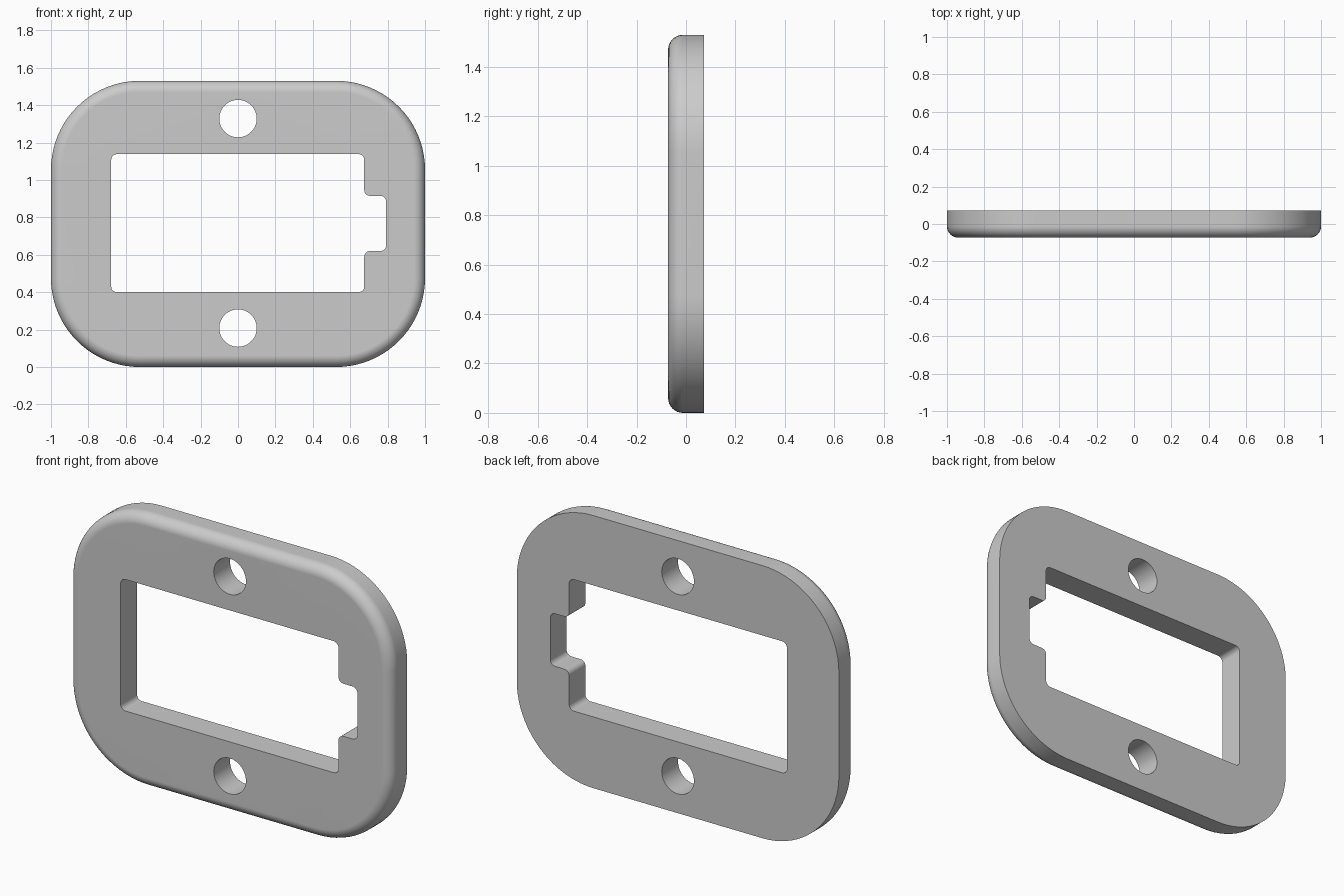
import bpy, bmesh
from math import sin, cos, pi
from mathutils import Vector

if "Cube" in bpy.data.objects:
    bpy.data.objects.remove(bpy.data.objects["Cube"])

DEPTH = 0.0725   # half thickness
HEIGHT = 1.53
FILLET = 0.06


def rounded(corners, r, seg):
    """Outline with every right-angled corner replaced by an arc."""
    pts, n = [], len(corners)
    for i in range(n):
        p = Vector(corners[i])
        a = (Vector(corners[i - 1]) - p).normalized()
        b = (Vector(corners[(i + 1) % n]) - p).normalized()
        c = p + r * (a + b)
        for k in range(seg + 1):
            t = pi / 2 * k / seg
            pts.append(c - r * (b * cos(t) + a * sin(t)))
    return pts


def outer(inset):
    x, lo, hi = 1 - inset, inset, HEIGHT - inset
    return rounded([(-x, lo), (x, lo), (x, hi), (-x, hi)], 0.475 - inset, 20)


def circle(z, r, n=48):
    return [Vector((r * cos(2 * pi * k / n), z + r * sin(2 * pi * k / n))) for k in range(n)]


bm = bmesh.new()


def wall(rings):
    """Skin a stack of (outline, y) rings; return the front and back edge loops."""
    loops = [[bm.verts.new((p.x, y, p.y)) for p in pts] for pts, y in rings]
    n = len(loops[0])
    for lo, hi in zip(loops, loops[1:]):
        for i in range(n):
            j = (i + 1) % n
            bm.faces.new((lo[i], lo[j], hi[j], hi[i]))
    return [[bm.edges.get((v[i], v[(i + 1) % n])) for i in range(n)]
            for v in (loops[0], loops[-1])]


# outer rim with a rounded front edge
rim = [(outer(FILLET * (1 - sin(t))), -DEPTH + FILLET * (1 - cos(t)))
       for t in (pi / 2 * k / 8 for k in range(9))]
rim.append((outer(0), DEPTH))

# window with side notch, and two screw holes
window = rounded([(-0.678, 0.40), (0.675, 0.40), (0.675, 0.62), (0.792, 0.62),
                  (0.792, 0.915), (0.675, 0.915), (0.675, 1.138), (-0.678, 1.138)], 0.03, 6)
holes = [window, circle(0.208, 0.1), circle(1.328, 0.1)]

ends = [wall(rim)] + [wall([(h, -DEPTH), (h, DEPTH)]) for h in holes]

# flat front and back faces
for side, ny in ((0, -1), (1, 1)):
    edges = [e for pair in ends for e in pair[side]]
    bmesh.ops.triangle_fill(bm, edges=edges, use_beauty=True, normal=(0, ny, 0))
bmesh.ops.recalc_face_normals(bm, faces=bm.faces[:])

mesh = bpy.data.meshes.new("cover_plate")
bm.to_mesh(mesh)
bm.free()
plate = bpy.data.objects.new("cover_plate", mesh)
bpy.context.collection.objects.link(plate)
bpy.context.view_layer.objects.active = plate
plate.select_set(True)
bpy.ops.object.shade_smooth_by_angle()

# keep the flat faces evenly shaded next to the fillet
weighted = plate.modifiers.new("weighted_normals", 'WEIGHTED_NORMAL')
weighted.keep_sharp = True
